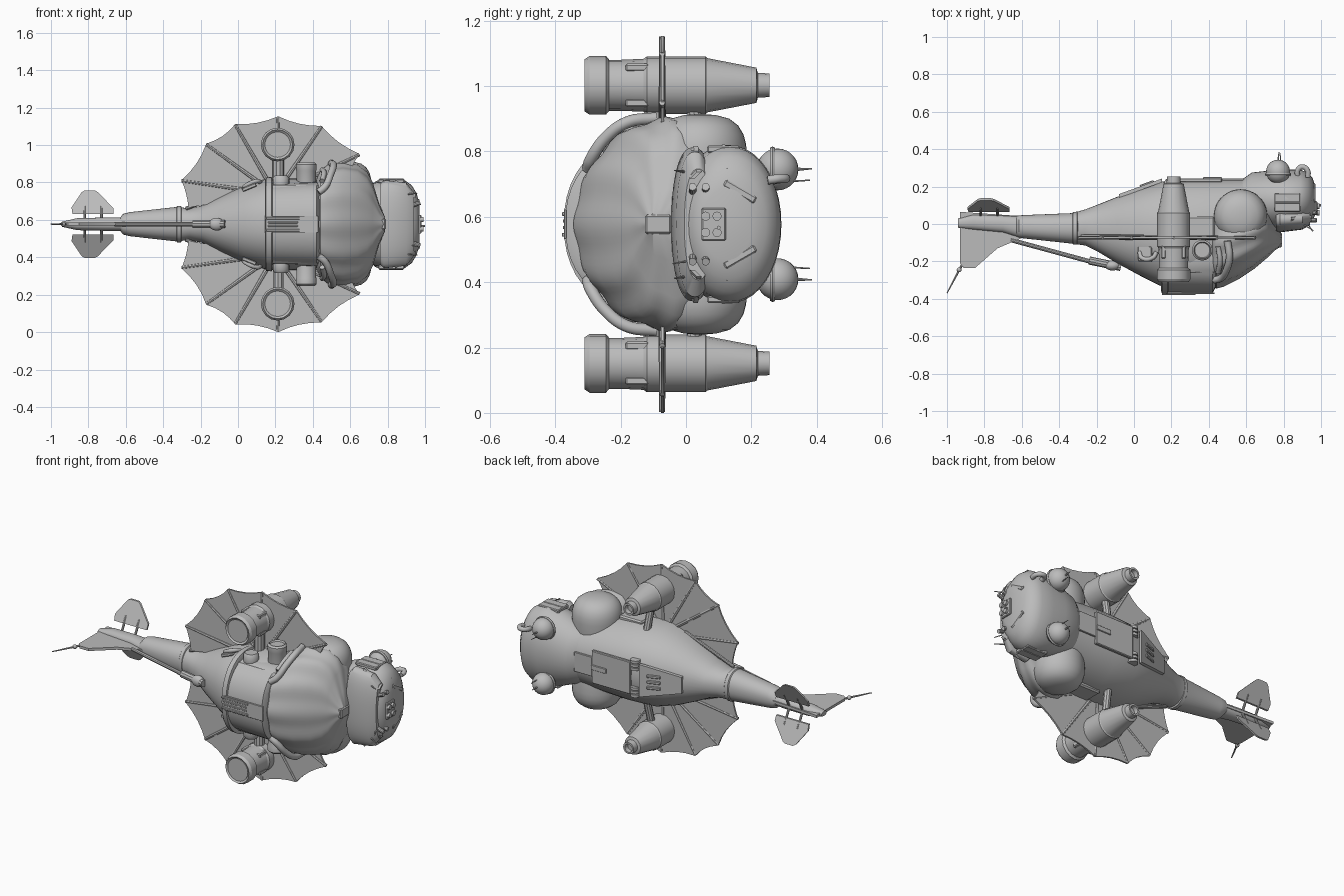
import bpy, bmesh, math
from mathutils import Vector, Matrix

C = 0.577  # height of the symmetry plane
grey = bpy.data.materials.new("hull grey")
grey.diffuse_color = (0.5, 0.5, 0.5, 1)


def finish(name, bm, angle=35):
    bmesh.ops.recalc_face_normals(bm, faces=bm.faces)
    me = bpy.data.meshes.new(name)
    bm.to_mesh(me)
    bm.free()
    me.materials.append(grey)
    ob = bpy.data.objects.new(name, me)
    bpy.context.collection.objects.link(ob)
    bpy.ops.object.select_all(action='DESELECT')
    ob.select_set(True)
    bpy.context.view_layer.objects.active = ob
    bpy.ops.object.shade_smooth_by_angle(angle=math.radians(angle))
    return ob


def skin(name, rings, angle=35):
    """Skin closed rings of points and cap both ends."""
    bm = bmesh.new()
    vs = [[bm.verts.new(p) for p in r] for r in rings]
    n = len(vs[0])
    for a, b in zip(vs, vs[1:]):
        for i in range(n):
            bm.faces.new((a[i], a[(i + 1) % n], b[(i + 1) % n], b[i]))
    bm.faces.new(vs[0])
    bm.faces.new(vs[-1])
    return finish(name, bm, angle)


def loft(name, secs, e=2.2, n=40, pleat=0, k=8):
    """Sections along x: (x, y min, y max, half width in z)."""
    rings = []
    for x, y0, y1, h in secs:
        ring = []
        for i in range(n):
            t = 2 * math.pi * i / n
            c, s = math.cos(t), math.sin(t)
            m = 1 - pleat * (0.5 - 0.5 * math.cos(k * t))
            y = (y0 + y1) / 2 + (y1 - y0) / 2 * m * math.copysign(abs(c) ** (2 / e), c)
            z = C + h * m * math.copysign(abs(s) ** (2 / e), s)
            ring.append((x, y, z))
        rings.append(ring)
    return skin(name, rings)


def lathe(name, prof, org, axis, n=24, angle=35):
    """Turn a (radius, distance) profile about an axis."""
    q = Vector((0, 0, 1)).rotation_difference(Vector(axis))
    return skin(name, [[Vector(org) + q @ Vector((r * math.cos(2 * math.pi * i / n),
                r * math.sin(2 * math.pi * i / n), d)) for i in range(n)] for r, d in prof], angle)


def rod(name, a, b, r0, r1=None, n=10):
    d = Vector(b) - Vector(a)
    return lathe(name, [(r0, 0), (r0 if r1 is None else r1, d.length)], a, d.normalized(), n)


def ball(name, c, r, size=(1, 1, 1)):
    bm = bmesh.new()
    bmesh.ops.create_uvsphere(bm, u_segments=24, v_segments=14, radius=r)
    bmesh.ops.scale(bm, vec=size, verts=bm.verts)
    bmesh.ops.translate(bm, vec=c, verts=bm.verts)
    return finish(name, bm)


def box(name, c, size, rot=0, axis='X'):
    bm = bmesh.new()
    bmesh.ops.create_cube(bm, size=1)
    bmesh.ops.scale(bm, vec=size, verts=bm.verts)
    bmesh.ops.rotate(bm, matrix=Matrix.Rotation(rot, 3, axis), verts=bm.verts)
    bmesh.ops.translate(bm, vec=c, verts=bm.verts)
    bmesh.ops.bevel(bm, geom=bm.edges[:], offset=min(size) * 0.2, segments=1, affect='EDGES')
    return finish(name, bm)


def plate(name, pts, thick):
    """Flat outline extruded by a vector centred on it."""
    t = Vector(thick) / 2
    return skin(name, [[Vector(p) - t for p in pts], [Vector(p) + t for p in pts]])


def tube(name, pts, r):
    cu = bpy.data.curves.new(name, 'CURVE')
    cu.dimensions = '3D'
    cu.bevel_depth, cu.bevel_resolution, cu.use_fill_caps = r, 3, True
    sp = cu.splines.new('BEZIER')
    sp.bezier_points.add(len(pts) - 1)
    for b, p in zip(sp.bezier_points, pts):
        b.co = p
        b.handle_left_type = b.handle_right_type = 'AUTO'
    cu.materials.append(grey)
    ob = bpy.data.objects.new(name, cu)
    bpy.context.collection.objects.link(ob)
    bpy.ops.object.select_all(action='DESELECT')
    ob.select_set(True)
    bpy.context.view_layer.objects.active = ob
    bpy.ops.object.convert(target='MESH')


# Hull, tail boom and collar
loft("hull", [(-0.63, -0.065, 0.04, 0.035), (-0.615, -0.073, 0.046, 0.055), (-0.58, -0.078, 0.048, 0.064),
              (-0.33, -0.105, 0.058, 0.092), (-0.26, -0.115, 0.078, 0.085), (-0.19, -0.15, 0.105, 0.1),
              (-0.09, -0.21, 0.145, 0.15), (0.03, -0.275, 0.19, 0.205), (0.14, -0.33, 0.225, 0.24),
              (0.3, -0.355, 0.24, 0.245), (0.44, -0.33, 0.24, 0.235), (0.6, -0.24, 0.24, 0.21),
              (0.7, -0.16, 0.24, 0.18)])
loft("tail_collar", [(-0.33, -0.103, 0.058, 0.09), (-0.325, -0.109, 0.064, 0.097),
                     (-0.305, -0.111, 0.066, 0.097), (-0.3, -0.105, 0.063, 0.088)])
loft("belly_band", [(0.15, -0.345, 0.0, 0.2), (0.16, -0.365, 0.0, 0.215), (0.42, -0.37, 0.0, 0.225),
                    (0.435, -0.34, 0.0, 0.22)])
loft("belly_strap", [(0.145, -0.36, 0.05, 0.235), (0.15, -0.372, 0.05, 0.25), (0.18, -0.374, 0.05, 0.252),
                     (0.185, -0.36, 0.05, 0.24)])

# Gathered belly bag with its clamp
loft("gas_bag", [(0.42, -0.335, 0.1, 0.24), (0.44, -0.345, 0.13, 0.285), (0.48, -0.335, 0.16, 0.318),
                 (0.56, -0.295, 0.17, 0.33), (0.64, -0.242, 0.165, 0.318), (0.69, -0.2, 0.145, 0.28),
                 (0.72, -0.175, 0.11, 0.225), (0.755, -0.14, 0.04, 0.11), (0.785, -0.12, -0.04, 0.04)],
     e=2, n=96, pleat=0.04, k=12)
box("bag_clamp", (0.775, -0.085, C), (0.03, 0.08, 0.06))

# Head with rim, face panel and probes
loft("head", [(0.58, 0.02, 0.24, 0.16), (0.63, 0.0, 0.275, 0.18), (0.72, -0.03, 0.285, 0.218),
              (0.81, -0.035, 0.292, 0.243), (0.89, -0.02, 0.29, 0.236), (0.93, 0.0, 0.275, 0.207),
              (0.955, 0.02, 0.245, 0.165), (0.97, 0.05, 0.2, 0.11)], e=2.05)
loft("head_rim", [(0.76, -0.04, 0.08, 0.215), (0.78, -0.045, 0.09, 0.236), (0.9, -0.03, 0.085, 0.222),
                  (0.94, -0.005, 0.08, 0.17)], e=2.3)
box("face_panel", (0.97, 0.085, C), (0.02, 0.075, 0.1))
for y in (0.06, 0.095):
    for s in (-1, 1):
        lathe("face_dial", [(0.014, 0), (0.014, 0.018)], (0.975, y, C + s * 0.025), (1, 0, 0), 12)
rod("nose_probe", (0.96, 0.1, C - 0.01), (1.0, 0.1, C - 0.01), 0.006)
rod("whisker", (0.92, 0.02, C - 0.11), (0.955, -0.04, C - 0.12), 0.004, 0.002)

# Tail fin, sting and belly boom
loft("tail_spine", [(-0.94, -0.02, 0.03, 0.014), (-0.86, -0.03, 0.05, 0.032), (-0.7, -0.045, 0.045, 0.036),
                    (-0.62, -0.07, 0.04, 0.036)])
plate("tail_fin", [(-0.6, 0.045, C), (-0.64, 0.045, C), (-0.93, 0.065, C), (-0.93, -0.21, C),
                   (-0.91, -0.235, C), (-0.85, -0.235, C), (-0.73, -0.13, C), (-0.6, -0.075, C)],
      (0, 0, 0.016))
rod("tail_sting", (-0.91, -0.2, C), (-1.0, -0.37, C), 0.007, 0.003)
ball("sting_joint", (-0.935, -0.245, C), 0.013)
rod("belly_boom", (-0.66, -0.085, C), (-0.2, -0.21, C), 0.012)
rod("boom_sleeve", (-0.24, -0.195, C), (-0.07, -0.23, C), 0.022)
ball("boom_knuckle", (-0.115, -0.222, C), 0.034, (1.2, 0.8, 1))

# Belly grille
for s in (-1, 1):
    box("grille_rail", (0.24, -0.37, C + s * 0.032), (0.18, 0.02, 0.012))
    box("grille_slat", (0.24, -0.37, C + s * 0.01), (0.16, 0.014, 0.01))
box("belly_skid", (0.3, -0.37, C), (0.26, 0.008, 0.09))

# Back deck
plate("back_deck", [(-0.08, 0.15, C - 0.05), (0.15, 0.233, C - 0.1), (0.15, 0.233, C + 0.1),
                    (-0.08, 0.15, C + 0.05)], (0, 0.02, 0))
box("back_hatch", (0.34, 0.234, C), (0.26, 0.02, 0.2))
box("hatch_step", (0.53, 0.237, C), (0.12, 0.012, 0.12))
box("hatch_ridge", (0.42, 0.244, C), (0.1, 0.012, 0.03))
for i in range(3):
    box("deck_vent", (0.07, 0.212, C + (i - 1) * 0.035), (0.08, 0.02, 0.018), math.radians(20), 'Z')

# Parts repeated on both flanks
tips = [(-0.265, 0.09), (-0.302, 0.235), (-0.17, 0.43), (-0.015, 0.535), (0.215, 0.577),
        (0.447, 0.525), (0.65, 0.375), (0.6, 0.25)]
for s in (-1, 1):
    def P(x, y, h):
        return Vector((x, y, C + s * h))

    # Fan wing with scalloped edge and spars
    root, edge = Vector((0.2, 0.16)), []
    for j, (a, b) in enumerate(zip(tips, tips[1:])):
        a, b = Vector(a), Vector(b)
        for t in (0, 0.25, 0.5, 0.75):
            p = a.lerp(b, t)
            edge.append(p + (root - p) * (0.14 if j else 0.05) * t * (1 - t))
    edge.append(Vector(tips[-1]))
    plate("fan_wing", [P(p.x, -0.072, p.y) for p in [root] + edge], (0, 0.01, 0))
    for x, h in tips[1:-1]:
        rod("wing_spar", P(0.2 + (x - 0.2) * 0.2, -0.073, 0.16 + (h - 0.16) * 0.2),
            P(x, -0.073, h - 0.003), 0.013, 0.009, 8)

    # Rounded side bulge
    lathe("side_bulge", [(0.13, 0.05), (0.14, 0.15), (0.143, 0.21), (0.141, 0.245), (0.133, 0.275),
                         (0.117, 0.302), (0.09, 0.323), (0.05, 0.334), (0.015, 0.337)],
          P(0.57, 0.043, 0), (0, 0, s), 36)

    # Engine pod along y
    lathe("engine_pod", [(0.06, -0.275), (0.068, -0.3), (0.08, -0.31), (0.09, -0.295), (0.09, -0.245),
                         (0.078, -0.235), (0.078, -0.2), (0.081, -0.13), (0.088, -0.12), (0.088, 0.06),
                         (0.083, 0.065), (0.054, 0.215), (0.038, 0.22), (0.036, 0.255), (0.025, 0.255),
                         (0.022, 0.23)], P(0.212, 0, 0.4255), (0, 1, 0), 16, 25)
    lathe("intake_hub", [(0.068, -0.305), (0.068, -0.27)], P(0.212, 0, 0.4255), (0, 1, 0), 24)
    for k in range(4):
        a = k * math.pi / 2 + math.pi / 4
        box("pod_rib", P(0.212 + 0.076 * math.cos(a), -0.15, 0.4255 + 0.076 * math.sin(a)), (0.025, 0.07, 0.025))
    rod("engine_strut", P(0.215, -0.1, 0.2), P(0.215, -0.1, 0.36), 0.03)
    rod("strut_brace", P(0.23, 0.06, 0.18), P(0.22, 0.02, 0.36), 0.022)
    lathe("strut_knob", [(0.04, -0.035), (0.045, -0.02), (0.045, 0.02), (0.035, 0.035)],
          P(0.23, -0.2, 0.225), (0, 0, s), 16)

    # Flank canister and feed pipe
    lathe("flank_canister", [(0.053, 0), (0.053, 0.13), (0.055, 0.135), (0.055, 0.165), (0.045, 0.175),
                             (0.04, 0.165)], P(0.365, -0.14, 0.155), (0, 0, s), 24)
    tube("feed_pipe", [P(0.5, -0.09, 0.325), P(0.51, -0.18, 0.312), P(0.495, -0.245, 0.265),
                       P(0.465, -0.29, 0.2), P(0.43, -0.3, 0.17)], 0.019)
    tube("feed_pipe_inner", [P(0.45, -0.12, 0.29), P(0.46, -0.2, 0.275), P(0.45, -0.26, 0.23)], 0.014)

    # Hull handles, hatches and side rails
    tube("hull_handle", [P(0.03, -0.15, 0.19), P(0.04, -0.18, 0.205), P(0.1, -0.18, 0.23),
                         P(0.12, -0.15, 0.225)], 0.012)
    box("flank_hatch", P(0.06, -0.16, 0.197), (0.08, 0.08, 0.02), -s * math.radians(22), 'Y')
    rod("side_rail", P(-0.28, -0.065, 0.083), P(0.05, -0.065, 0.21), 0.01)
    box("shoulder_block", P(0.35, -0.02, 0.23), (0.16, 0.12, 0.04))
    box("strap_foot", P(0.3, -0.26, 0.185), (0.26, 0.05, 0.03), s * math.radians(45))

    # Round back vents
    for i in range(3):
        lathe("back_vent", [(0.028, -0.008), (0.028, 0.008)], P(0.19, 0.218, 0.06 + i * 0.022),
              (0, 0, 1), 20)

    # Eyes, with collars and antennae
    ball("eye", P(0.77, 0.28, 0.168), 0.064)
    lathe("eye_collar", [(0.066, -0.008), (0.07, 0), (0.066, 0.008)], P(0.77, 0.265, 0.168), (0, 1, 0))
    rod("eye_antenna", P(0.77, 0.33, 0.168), P(0.775, 0.385, 0.17), 0.006, 0.002)
    rod("eye_spike", P(0.78, 0.29, 0.13), P(0.785, 0.38, 0.135), 0.004, 0.002)

    # Head windows, slots and brow
    box("side_window", P(0.82, 0.115, 0.23), (0.14, 0.1, 0.022))
    box("side_window_bar", P(0.82, 0.115, 0.236), (0.13, 0.012, 0.016))
    for i in range(2):
        box("face_slot", P(0.955 - 0.018 * i, 0.165, 0.1 + 0.04 * i), (0.03, 0.11, 0.024),
            s * math.radians(-30))
    for y in (0.02, 0.06):
        rod("face_stub", P(0.93, y, 0.1), P(0.975, y, 0.115), 0.012)
    plate("brow_fin", [P(0.84, 0.0, 0.2), P(0.95, 0.02, 0.14), P(0.95, 0.04, 0.16), P(0.84, 0.03, 0.24)],
          (0, 0.014, 0))
    rod("brow_spike", P(0.9, 0.0, 0.16), P(0.96, -0.035, 0.165), 0.005, 0.002)

    # Angled tail planes on twin pins
    plate("tail_plane", [P(-0.665, 0.07, 0.055), P(-0.665, 0.085, 0.085), P(-0.75, 0.128, 0.172),
                         P(-0.765, 0.132, 0.18), P(-0.82, 0.132, 0.18), P(-0.835, 0.128, 0.172),
                         P(-0.89, 0.085, 0.09), P(-0.885, 0.07, 0.055)], (0, 0.012, 0))
    for x in (-0.82, -0.73):
        rod("tail_pin", P(x, 0.04, 0.0), P(x, 0.09, 0.095), 0.007)

# Hooked pipe beside the upper eye
tube("head_hook", [(0.875, 0.24, C + 0.13), (0.88, 0.295, C + 0.14), (0.905, 0.305, C + 0.14),
                   (0.928, 0.285, C + 0.14), (0.93, 0.25, C + 0.135)], 0.014)
